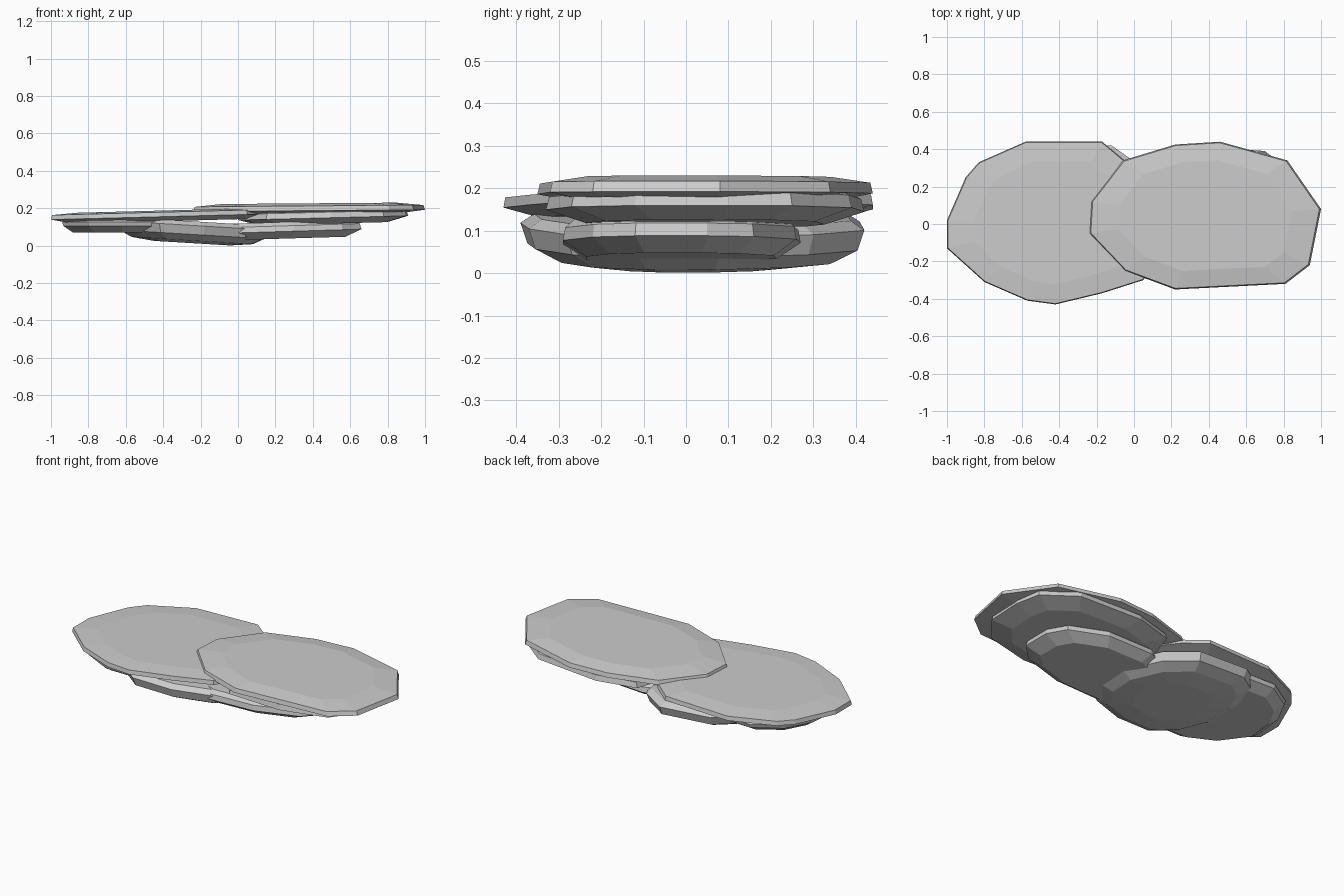
import bpy, bmesh


def slab(name, outline, layers, slope=0.0):
    """Faceted flat stone: hull of a plan outline scaled at several heights.
    Layers are (scale, height); slope tilts the stone along x."""
    cx = (min(p[0] for p in outline) + max(p[0] for p in outline)) / 2
    cy = (min(p[1] for p in outline) + max(p[1] for p in outline)) / 2
    bm = bmesh.new()
    for s, z in layers:
        for x, y in outline:
            dx, dy = (x - cx) * s, (y - cy) * s
            bm.verts.new((cx + dx, cy + dy, max(0.0, z + slope * dx)))
    hull = bmesh.ops.convex_hull(bm, input=bm.verts)
    junk = {g for g in hull["geom_interior"] + hull["geom_unused"]
            if isinstance(g, bmesh.types.BMVert)}
    bmesh.ops.delete(bm, geom=list(junk), context='VERTS')
    bmesh.ops.recalc_face_normals(bm, faces=bm.faces)
    mesh = bpy.data.meshes.new(name)
    bm.to_mesh(mesh)
    bm.free()
    obj = bpy.data.objects.new(name, mesh)
    bpy.context.collection.objects.link(obj)
    return obj


# Upper right stone, overlapping the left one
slab("top_right_slab",
     [(-0.24, -0.05), (-0.23, 0.12), (-0.06, 0.34), (0.22, 0.425), (0.46, 0.44),
      (0.82, 0.34), (1.0, 0.08), (0.94, -0.22), (0.81, -0.32), (0.22, -0.35),
      (-0.05, -0.25)],
     [(0.75, 0.226), (0.985, 0.212), (1.0, 0.187), (0.85, 0.175)], 0.008)

# Upper left stone
slab("top_left_slab",
     [(-1.0, 0.02), (-0.9, 0.25), (-0.83, 0.33), (-0.58, 0.44), (-0.17, 0.44),
      (-0.05, 0.34), (0.13, 0.1), (0.15, -0.15), (0.05, -0.3), (-0.17, -0.37),
      (-0.42, -0.43), (-0.57, -0.41), (-0.8, -0.31), (-1.0, -0.13)],
     [(0.75, 0.187), (0.99, 0.178), (1.0, 0.154), (0.8, 0.13)], 0.026)

# Stone directly under the upper right one
slab("middle_right_slab",
     [(0.03, -0.1), (0.0, 0.15), (0.07, 0.36), (0.3, 0.42), (0.7, 0.39),
      (0.88, 0.25), (0.91, 0.1), (0.9, -0.12), (0.78, -0.27), (0.5, -0.33),
      (0.15, -0.3)],
     [(0.9, 0.192), (0.98, 0.178), (1.0, 0.148), (0.75, 0.117)], 0.025)

# Lower right stone
slab("lower_right_slab",
     [(-0.2, -0.2), (-0.2, 0.15), (0.1, 0.27), (0.39, 0.26), (0.6, 0.16),
      (0.66, 0.05), (0.66, -0.12), (0.56, -0.22), (0.3, -0.29), (0.0, -0.29)],
     [(0.9, 0.125), (0.98, 0.105), (1.0, 0.075), (0.8, 0.037)], 0.03)

# Lower left stone
slab("lower_left_slab",
     [(-0.94, -0.08), (-0.92, 0.12), (-0.84, 0.27), (-0.68, 0.37), (-0.4, 0.36),
      (-0.3, 0.1), (-0.32, -0.2), (-0.45, -0.36), (-0.62, -0.36), (-0.8, -0.27)],
     [(0.9, 0.145), (1.0, 0.127), (0.98, 0.105), (0.82, 0.07)])

# Bottom stone resting on the ground
slab("base_slab",
     [(-0.65, -0.1), (-0.65, 0.15), (-0.58, 0.32), (-0.45, 0.41), (-0.12, 0.42),
      (0.05, 0.3), (0.16, 0.08), (0.15, -0.12), (0.05, -0.28), (-0.18, -0.37),
      (-0.42, -0.39), (-0.57, -0.28)],
     [(0.92, 0.13), (1.0, 0.108), (0.96, 0.06), (0.8, 0.027), (0.5, 0.013)], -0.06)
